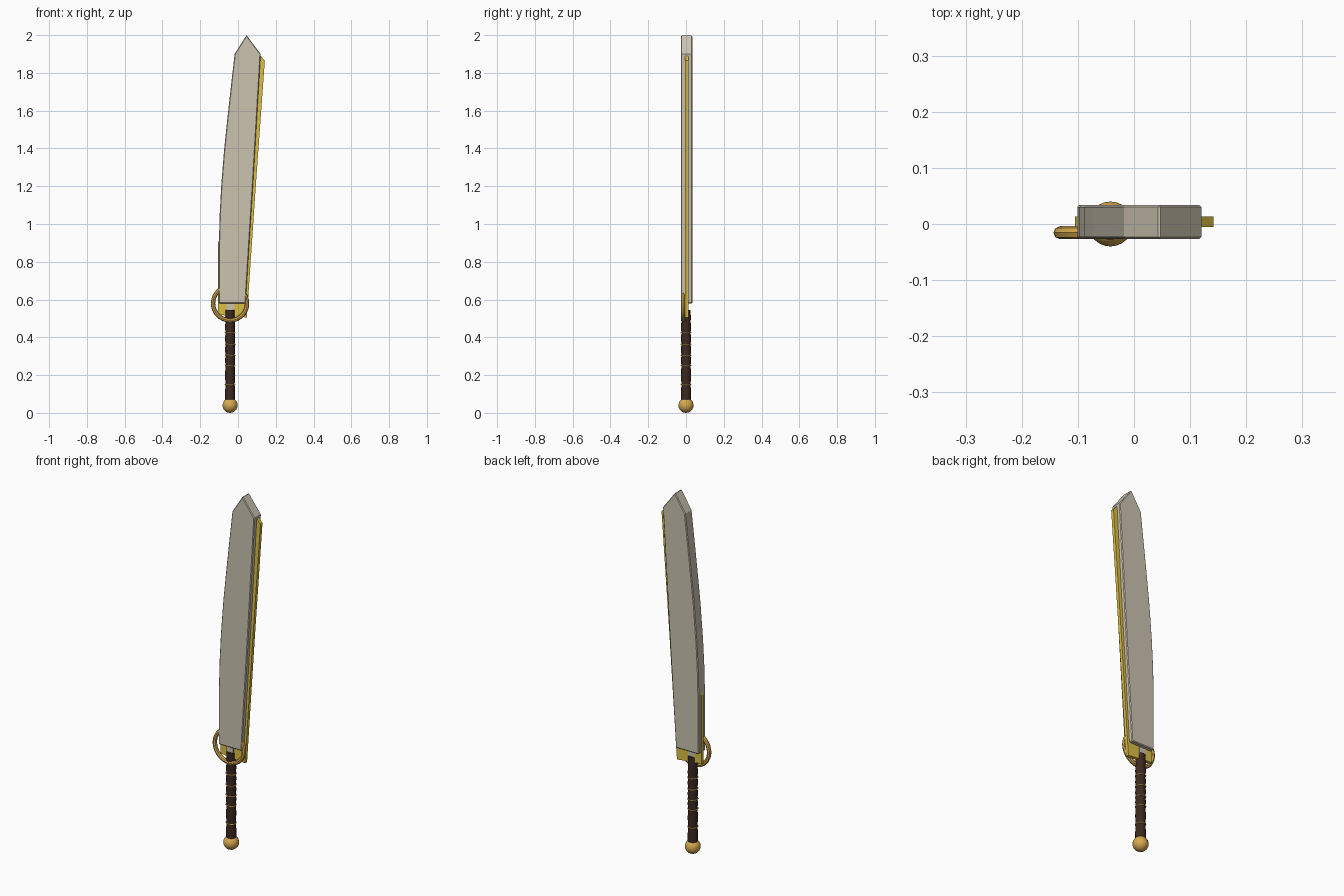
import bpy, bmesh, math
from mathutils import Matrix, Vector

if "Cube" in bpy.data.objects:
    bpy.data.objects.remove(bpy.data.objects["Cube"])

X0 = -0.042  # grip axis


def material(name, rgb):
    m = bpy.data.materials.new(name)
    m.diffuse_color = (*rgb, 1)
    m.use_nodes = True
    m.node_tree.nodes["Principled BSDF"].inputs["Base Color"].default_value = m.diffuse_color
    return m


STEEL = material("steel", (0.60, 0.55, 0.44))
GOLD = material("gold", (0.72, 0.52, 0.06))
BRASS = material("brass", (0.68, 0.40, 0.08))
LEATHER = material("leather", (0.045, 0.022, 0.014))


def finish(name, bm, mat, smooth=False):
    bmesh.ops.recalc_face_normals(bm, faces=bm.faces)
    me = bpy.data.meshes.new(name)
    bm.to_mesh(me)
    bm.free()
    ob = bpy.data.objects.new(name, me)
    bpy.context.collection.objects.link(ob)
    me.materials.append(mat)
    if smooth:
        bpy.ops.object.select_all(action='DESELECT')
        bpy.context.view_layer.objects.active = ob
        ob.select_set(True)
        bpy.ops.object.shade_smooth_by_angle(angle=math.radians(40))
    return ob


def plate(name, outline, y0, y1, mat, bevel=0):
    """Extrude an x-z outline from y0 to y1."""
    bm = bmesh.new()
    face = bm.faces.new([bm.verts.new((x, y0, z)) for x, z in outline])
    new = bmesh.ops.extrude_face_region(bm, geom=[face])["geom"]
    bmesh.ops.translate(bm, vec=(0, y1 - y0, 0),
                        verts=[v for v in new if isinstance(v, bmesh.types.BMVert)])
    ob = finish(name, bm, mat)
    if bevel:
        mod = ob.modifiers.new("bevel", 'BEVEL')
        mod.width = bevel
        mod.segments = 1
        mod.limit_method = 'ANGLE'
        mod.angle_limit = math.radians(60)
    return ob


def lathe(name, profile, mat, matrix, closed=False, steps=24):
    """Spin an (r, h) profile about local z, then place it."""
    bm = bmesh.new()
    vs = [bm.verts.new((r, 0, h)) for r, h in profile]
    es = [bm.edges.new(p) for p in zip(vs, vs[1:] + (vs[:1] if closed else []))]
    bmesh.ops.spin(bm, geom=vs + es, axis=(0, 0, 1), cent=(0, 0, 0),
                   angle=math.tau, steps=steps, use_duplicate=False)
    bmesh.ops.remove_doubles(bm, verts=bm.verts, dist=1e-5)
    bmesh.ops.transform(bm, matrix=matrix, verts=bm.verts)
    return finish(name, bm, mat, smooth=True)


def tube(radius, minor, sides):
    return [(radius + minor * math.cos(math.tau * i / sides),
             minor * math.sin(math.tau * i / sides)) for i in range(sides)]


# Blade: bowed cutting side, nearly straight back, pointed tip
blade = [(0.04, 0.58), (0.08, 1.22), (0.12, 1.90), (0.045, 2.0), (-0.018, 1.90),
         (-0.035, 1.75), (-0.054, 1.58), (-0.073, 1.4), (-0.089, 1.2),
         (-0.097, 1.05), (-0.101, 0.9), (-0.101, 0.58)]
plate("blade", blade, -0.027, 0.034, STEEL, bevel=0.004)

# Gold core: guard plate below the blade, continuing as a rib up the back
core = [(-0.105, 0.52), (0.047, 0.505), (0.094, 1.2), (0.142, 1.865), (0.12, 1.89),
        (0.105, 1.87), (0.065, 1.2), (0.03, 0.66), (-0.08, 0.66), (-0.095, 0.93),
        (-0.105, 0.9)]
plate("guard_and_back_rib", core, -0.005, 0.013, GOLD)

# Tang between grip and blade
plate("tang", [(X0 - 0.02, 0.53), (X0 + 0.02, 0.53), (X0 + 0.02, 0.6), (X0 - 0.02, 0.6)],
      -0.012, 0.014, STEEL)

# Guard ring, partly sunk into the blade front
front = Matrix.Rotation(math.pi / 2, 4, 'X')
lathe("guard_ring", tube(0.09, 0.0115, 8), BRASS,
      Matrix.Translation((X0, -0.0155, 0.58)) @ front, closed=True, steps=40)

# Grip: leather swelling slightly between the bands
bands = [0.15, 0.25, 0.305, 0.363, 0.425, 0.485]
profile = [(0, 0.06), (0.026, 0.06)]
last = 0.06
for z in bands:
    profile += [(0.0265, (last + z) / 2), (0.0245, z)]
    last = z
profile += [(0.026, 0.50), (0.024, 0.545), (0, 0.545)]
lathe("grip", profile, LEATHER, Matrix.Translation((X0, 0, 0)), steps=16)

# Thin bands around the grip
for i, z in enumerate(bands[:5]):
    tilt = Matrix.Rotation(math.radians(3), 4, 'Y')
    lathe(f"grip_band_{i + 1}", tube(0.0255, 0.003, 6), BRASS,
          Matrix.Translation((X0, 0, z)) @ tilt, closed=True, steps=16)

# Ball pommel with its pole facing forward
bm = bmesh.new()
bmesh.ops.create_uvsphere(bm, u_segments=20, v_segments=12, radius=0.04,
                          matrix=Matrix.Translation((X0, 0, 0.04)) @ front)
finish("pommel", bm, BRASS, smooth=True)
